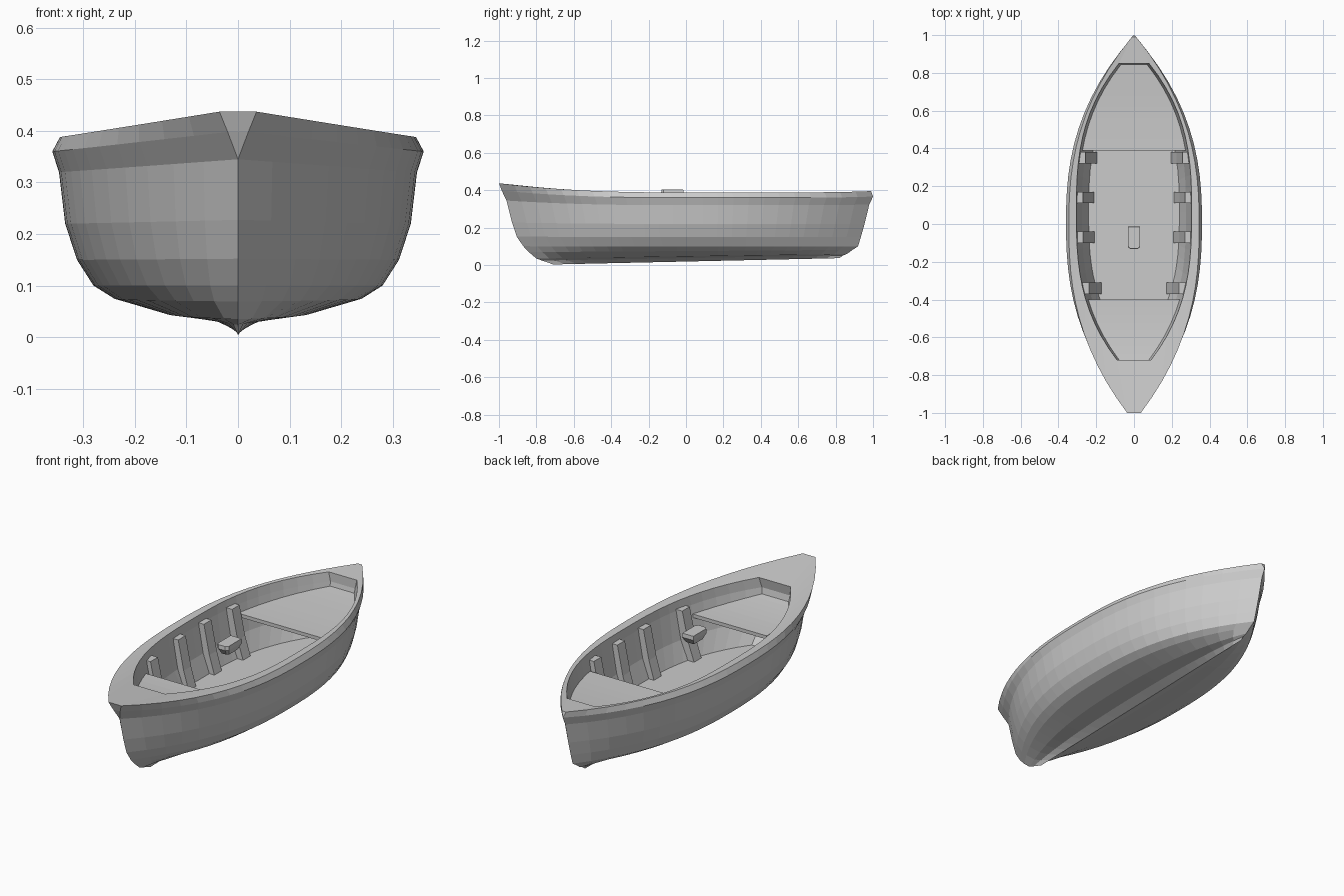
import bpy, bmesh

if "Cube" in bpy.data.objects:
    bpy.data.objects.remove(bpy.data.objects["Cube"])

STATIONS = 24


def finish(name, bm, mirror=False):
    bmesh.ops.remove_doubles(bm, verts=bm.verts, dist=0.0005)
    bmesh.ops.dissolve_degenerate(bm, edges=bm.edges, dist=0.0002)
    bmesh.ops.recalc_face_normals(bm, faces=bm.faces)
    me = bpy.data.meshes.new(name)
    bm.to_mesh(me)
    bm.free()
    ob = bpy.data.objects.new(name, me)
    bpy.context.collection.objects.link(ob)
    if mirror:
        ob.modifiers.new("mirror", "MIRROR")
    return ob


def loft(name, rings, mirror=False):
    """Skin closed rings of equal length and cap the last (and first) one."""
    bm = bmesh.new()
    rows = [[bm.verts.new(p) for p in r] for r in rings]
    n = len(rows[0])
    for a, b in zip(rows, rows[1:]):
        for i in range(n):
            j = (i + 1) % n
            bm.faces.new((a[i], a[j], b[j], b[i]))
    if name != "hull":
        bm.faces.new(rows[0])
    bm.faces.new(rows[-1])
    return finish(name, bm, mirror)


# Waterlines: height, half width, bow end width, stern end width, bow y, stern y, fullness
OUTER = [
    (.003, .0, 0, 0, -.71, .82, 2.45),
    (.025, .05, 0, 0, -.77, .84, 2.45),
    (.036, .14, 0, 0, -.80, .86, 2.45),
    (.07, .24, 0, 0, -.84, .89, 2.45),
    (.10, .28, 0, 0, -.87, .92, 2.45),
    (.15, .312, 0, 0, -.905, .935, 2.45),
    (.22, .335, 0, 0, -.93, .955, 2.45),
    (.32, .347, 0, 0, -.96, .98, 2.45),
    (.36, .36, .02, 0, -.985, 1.0, 2.45),
    (.388, .345, .036, .012, -1.0, .99, 2.45),
]
INNER = [
    (.385, .305, .09, .08, -.72, .85, 2.8),
    (.34, .30, .08, .07, -.73, .85, 2.8),
    (.20, .275, .06, .06, -.70, .82, 2.8),
    (.105, .24, .06, .06, -.62, .74, 2.8),
]


def half_width(level, y):
    z, w, eb, es, yb, ys, p = level
    s = (y - (yb + ys) / 2) / ((ys - yb) / 2)
    s = max(-1, min(1, s))
    e = eb if s < 0 else es
    return e + (w - e) * (1 - abs(s) ** p)


def height(z, y):
    sheer = .05 * max(0, -y) ** 2.5 + .008 * max(0, y) ** 6
    z_new = z + sheer * (z / .39) ** 3
    return z_new + .035 * (y + .72) / 1.54 * max(0, 1 - z / .1)


def waterline(level):
    yb, ys = level[4], level[5]
    ys_list = [yb + (ys - yb) * i / STATIONS for i in range(STATIONS + 1)]
    side = [(half_width(level, y), y, height(level[0], y)) for y in ys_list]
    return side + [(-x, y, z) for x, y, z in reversed(side)]


# Hull: outer skin, gunwale with end decks, inner wall and floor in one shell
loft("hull", [waterline(lv) for lv in OUTER + INNER])


def inner_x(z, y):
    for a, b in zip(INNER, INNER[1:]):
        if b[0] <= z <= a[0]:
            t = (z - b[0]) / (a[0] - b[0])
            return half_width(b, y) * (1 - t) + half_width(a, y) * t
    return half_width(INNER[-1], y)


# End seats: thin slabs fitted to the inner wall, rising gently at the far end
def seat(name, y_open, y_end, rise):
    rings = []
    for i in range(9):
        t = i / 8
        y = y_open + (y_end - y_open) * t
        z = .30 + rise * t ** 2
        x = inner_x(z, y) + .006
        rings.append([(-x, y, z), (x, y, z), (x, y, z - .018), (-x, y, z - .018)])
    loft(name, rings)


seat("bow_seat", -.40, -.73, .025)
seat("stern_seat", .39, .85, .02)

# Ribs: upright planks against both inner walls
for k, y in enumerate((-.34, -.07, .14, .35)):
    rings = []
    for z, d in ((.35, .03), (.2, .035), (.10, .03)):
        x = inner_x(z, y)
        rings.append([(x + .008, y - .03, z), (x + .008, y + .03, z),
                      (x - d, y + .03, z), (x - d, y - .03, z)])
    loft("rib_%d" % (k + 1), rings, mirror=True)

# Small block amidships, tapered underneath
rings = []
for z, x, l in ((.405, .031, .058), (.385, .033, .06), (.355, .022, .04)):
    rings.append([(-x, -.073 - l * .8, z), (-x * .6, -.073 - l, z), (x * .6, -.073 - l, z),
                  (x, -.073 - l * .8, z), (x, -.073 + l, z), (-x, -.073 + l, z)])
loft("centre_block", rings)
